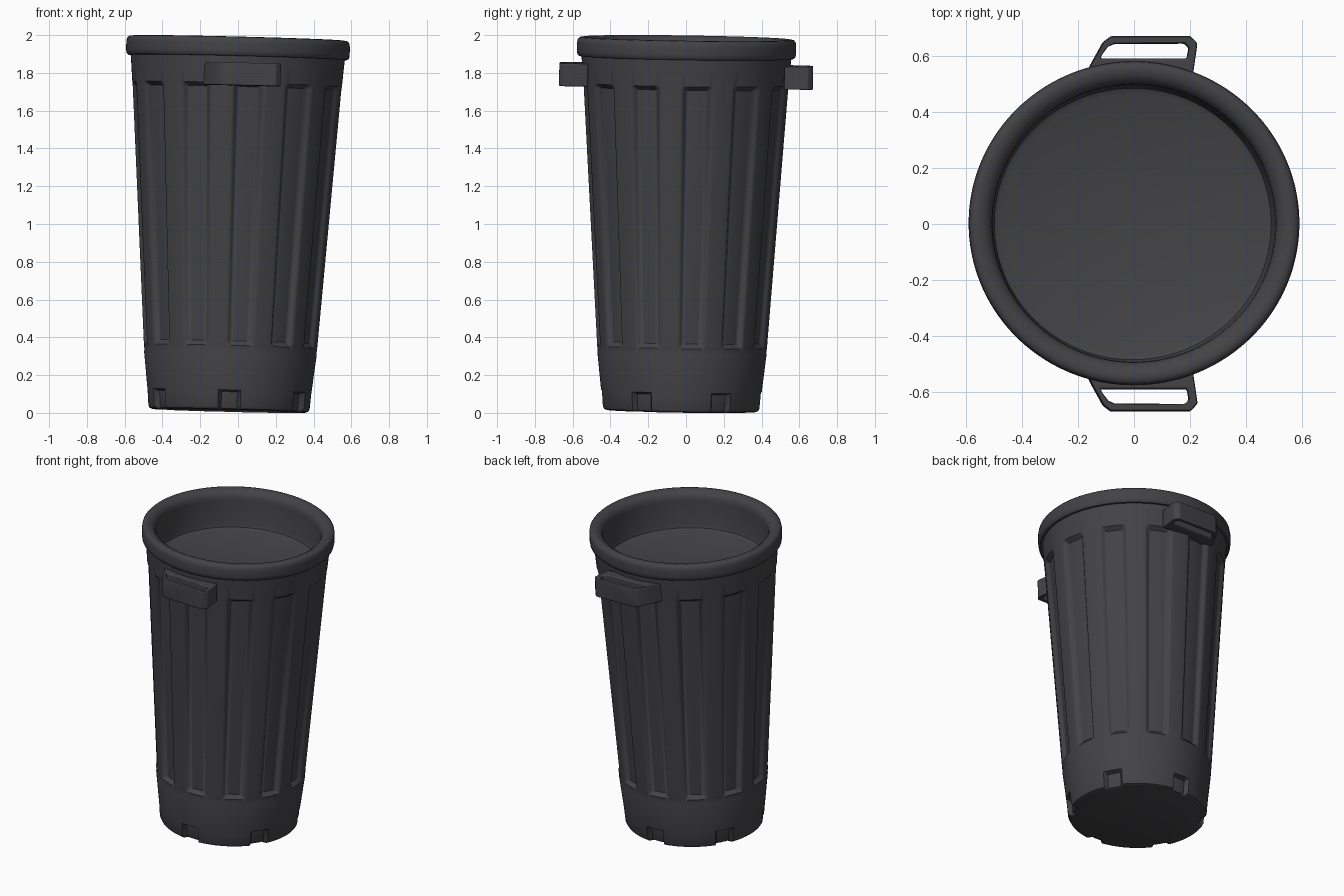
import bpy, bmesh, math
from mathutils import Matrix

if "Cube" in bpy.data.objects:
    bpy.data.objects.remove(bpy.data.objects["Cube"], do_unlink=True)

plastic = bpy.data.materials.new("charcoal_plastic")
plastic.use_nodes = True
colour = (0.056, 0.055, 0.061, 1)
plastic.diffuse_color = colour
plastic.node_tree.nodes["Principled BSDF"].inputs["Base Color"].default_value = colour

# The whole can leans very slightly
LEAN = (Matrix.Translation((-0.048, -0.026, 0.011))
        @ Matrix.Rotation(0.025, 4, 'Y') @ Matrix.Rotation(-0.015, 4, 'X'))
STEPS = 360


def finish(name, bm, bevel=0):
    bmesh.ops.recalc_face_normals(bm, faces=bm.faces)
    bm.transform(LEAN)
    mesh = bpy.data.meshes.new(name)
    bm.to_mesh(mesh)
    bm.free()
    mesh.materials.append(plastic)
    obj = bpy.data.objects.new(name, mesh)
    bpy.context.collection.objects.link(obj)
    if bevel:
        mod = obj.modifiers.new("soft_edges", 'BEVEL')
        mod.width, mod.segments = bevel, 2
    bpy.ops.object.select_all(action='DESELECT')
    bpy.context.view_layer.objects.active = obj
    obj.select_set(True)
    bpy.ops.object.shade_smooth_by_angle(angle=math.radians(40))


def inset(deg, spacing, centre, half, ramp):
    """1 inside a repeated angular band, 0 outside, with soft sloped sides."""
    d = abs((deg - centre + spacing / 2) % spacing - spacing / 2)
    t = min(1, max(0, (half - d) / ramp))
    return t * t * (3 - 2 * t)


def lathe(name, profile):
    """Revolve (radius, height, flute depth, notch depth) rows; close both ends."""
    bm = bmesh.new()
    rings = []
    for r, z, flute, notch in profile:
        ring = []
        for i in range(STEPS):
            deg = i * 360 / STEPS
            a = math.radians(deg)
            rr = r - flute * inset(deg, 30, 6.5, 9, 3) - notch * inset(deg, 60, 30, 7.5, 1)
            ring.append(bm.verts.new((rr * math.cos(a), rr * math.sin(a) * 0.98, z)))
        rings.append(ring)
    for low, high in zip(rings, rings[1:]):
        for i in range(STEPS):
            j = (i + 1) % STEPS
            bm.faces.new((low[i], low[j], high[j], high[i]))
    bm.faces.new(rings[0])
    bm.faces.new(rings[-1])
    finish(name, bm)


# Tapered body with notched foot and fluted wall, open into the recess at the top
D, N = 0.025, 0.028
body = [
    (0.405, 0, 0, N), (0.42, 0.006, 0, N), (0.427, 0.02, 0, N),
    (0.433, 0.095, 0, N), (0.434, 0.105, 0, 0),
    (0.457, 0.305, 0, 0), (0.455, 0.315, 0, 0), (0.459, 0.34, 0, 0),
    (0.46, 0.35, D / 2, 0), (0.461, 0.365, D, 0), (0.553, 1.71, D, 0),
    (0.554, 1.72, D / 2, 0), (0.555, 1.73, 0, 0), (0.564, 1.84, 0, 0)]
# Boxy rounded rim, inward-sloping lip, inner wall and recessed floor
rim = [(r, z, 0, 0) for r, z in (
    (0.567, 1.872), (0.58, 1.872), (0.589, 1.88), (0.592, 1.9), (0.592, 1.94),
    (0.589, 1.96), (0.579, 1.971), (0.562, 1.974), (0.54, 1.969), (0.52, 1.956),
    (0.509, 1.935), (0.507, 1.91), (0.503, 1.76), (0.496, 1.735), (0.475, 1.725))]
lathe("fluted_can", body + rim)

# Loop handles, front and back
OUTER = [(-0.18, 0.51), (-0.152, 0.57), (-0.108, 0.65), (-0.08, 0.672),
         (0.205, 0.672), (0.23, 0.645), (0.212, 0.52)]
INNER = [(-0.118, 0.592), (-0.112, 0.605), (-0.09, 0.634), (-0.068, 0.644),
         (0.185, 0.646), (0.2, 0.63), (0.193, 0.592)]


def handle(name, side):
    bm = bmesh.new()
    layers = [[[bm.verts.new((x, y * side, z)) for x, y in loop] for loop in (OUTER, INNER)]
              for z in (1.715, 1.835)]
    (ob, ib), (ot, it) = layers
    for i in range(len(OUTER)):
        j = (i + 1) % len(OUTER)
        for a, b in ((ob, ot), (ib, it), (ob, ib), (ot, it)):
            bm.faces.new((a[i], a[j], b[j], b[i]))
    finish(name, bm, 0.006)


handle("front_handle", -1)
handle("back_handle", 1)
